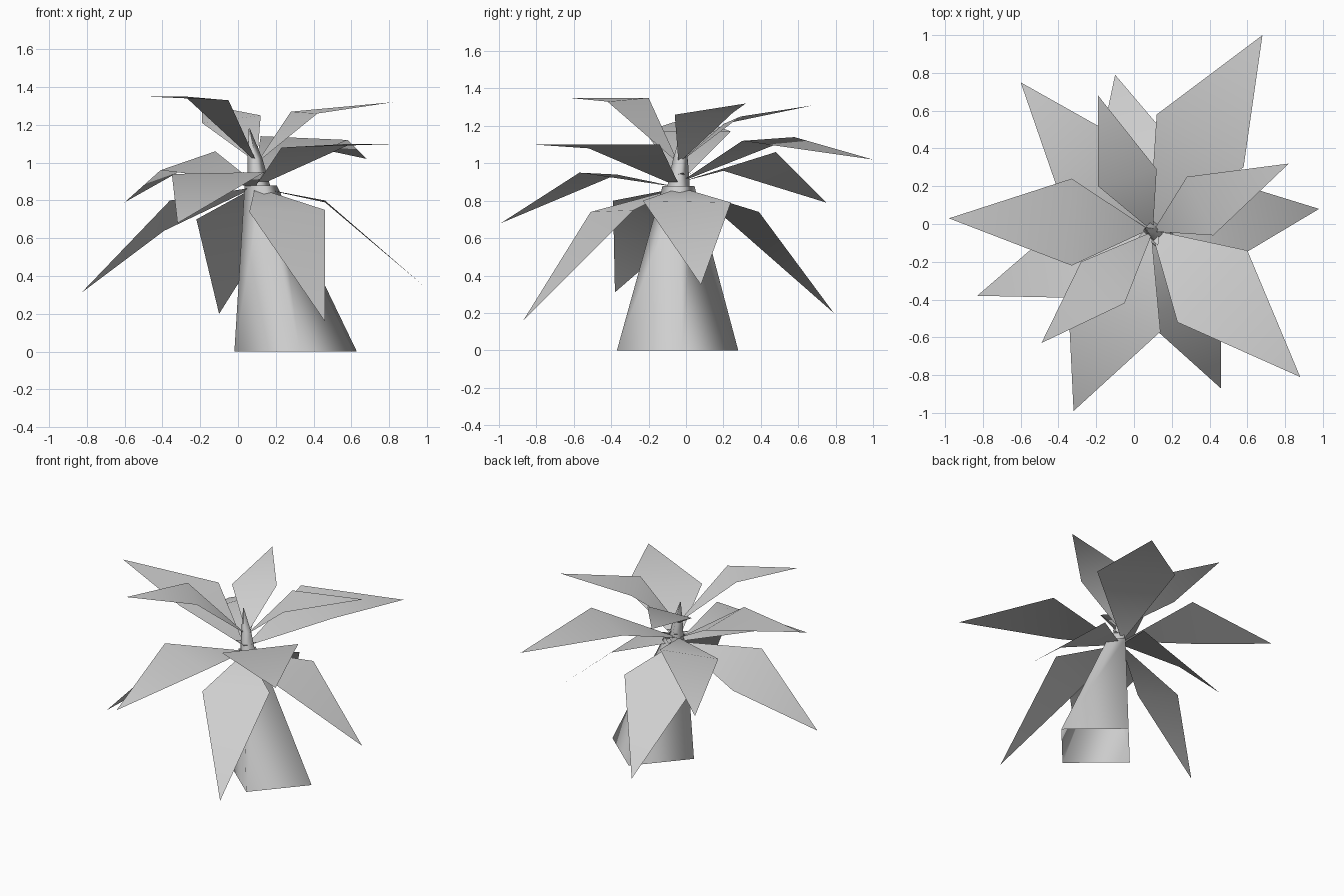
import bpy
import bmesh
import math
from mathutils import Vector

cube = bpy.data.objects.get("Cube")
if cube:
    bpy.data.objects.remove(cube, do_unlink=True)

# One plain grey for the whole plant
grey = bpy.data.materials.new("light_grey")
grey.use_nodes = True
grey.diffuse_color = (0.62, 0.62, 0.62, 1)
grey.node_tree.nodes["Principled BSDF"].inputs["Base Color"].default_value = grey.diffuse_color


def finish(name, bm):
    """Turn a bmesh into a smooth shaded object."""
    for face in bm.faces:
        face.smooth = True
    mesh = bpy.data.meshes.new(name)
    bm.to_mesh(mesh)
    bm.free()
    mesh.materials.append(grey)
    obj = bpy.data.objects.new(name, mesh)
    bpy.context.collection.objects.link(obj)
    return obj


def leaf(name, base, side_a, side_b, tip):
    """Kite-shaped blade that bends across its widest line."""
    bm = bmesh.new()
    b, p, q, t = [bm.verts.new(c) for c in (base, side_a, side_b, tip)]
    for tri in ((b, p, q), (p, t, q)):
        face = bm.faces.new(tri)
        face.normal_update()
        if face.normal.z < 0:
            face.normal_flip()
    return finish(name, bm)


def tapered_stem(name, rings, sides=4, turn=math.radians(4)):
    """Open stem lofted through rings of (centre, radius)."""
    bm = bmesh.new()
    loops = []
    for centre, radius in rings:
        loops.append([
            bm.verts.new(Vector(centre) + radius * Vector((math.cos(a), math.sin(a), 0)))
            for a in (turn + math.tau * i / sides for i in range(sides))])
    for low, high in zip(loops, loops[1:]):
        for i in range(sides):
            j = (i + 1) % sides
            bm.faces.new((low[i], low[j], high[j], high[i]))
    return finish(name, bm)


# Leaning square trunk, open underneath
tapered_stem("trunk", [((0.305, -0.045, 0), 0.325), ((0.12, -0.04, 0.88), 0.085)])
# Thin shoot in the crown
tapered_stem("centre_shoot", [((0.11, -0.04, 0.88), 0.06),
                              ((0.09, -0.03, 1.02), 0.04),
                              ((0.06, -0.02, 1.18), 0.003)])

# Leaf roots for the lower, middle and upper whorls
low = (0.09, -0.03, 0.87)
middle = (0.08, -0.03, 0.9)
high = (0.1, -0.04, 1.0)

# Lower drooping leaves
leaf("low_leaf_left", low, (0.46, -0.23, 0.8), (0.46, 0.24, 0.79), (0.98, 0.08, 0.35))
leaf("low_leaf_back", low, (0.24, 0.39, 0.74), (-0.22, 0.22, 0.7), (-0.1, 0.79, 0.2))
leaf("low_leaf_right", low, (-0.36, -0.39, 0.8), (-0.39, 0, 0.64), (-0.83, -0.38, 0.31))
leaf("low_leaf_front", low, (0.06, -0.51, 0.74), (0.46, -0.28, 0.75), (0.46, -0.87, 0.16))

# Middle spreading leaves
leaf("middle_leaf_front_right", low, (-0.35, -0.37, 0.94), (0.14, -0.57, 0.95), (-0.32, -0.99, 0.68))
leaf("middle_leaf_front_left", low, (0.23, -0.52, 1.08), (0.6, -0.14, 1.1), (0.88, -0.81, 1.1))
leaf("middle_leaf_back_left", middle, (0.58, 0.3, 1.12), (0.12, 0.58, 1.14), (0.68, 1, 1.02))
leaf("middle_leaf_back_right", middle, (-0.12, 0.48, 1.06), (-0.41, 0.2, 0.96), (-0.6, 0.75, 0.79))

# Upper raised leaves
leaf("upper_leaf_right", middle, (-0.33, 0.24, 1.17), (-0.33, -0.22, 1.17), (-0.98, 0.03, 1.25))
leaf("upper_leaf_front", high, (-0.28, -0.2, 1.35), (-0.05, -0.42, 1.33), (-0.49, -0.63, 1.35))
leaf("upper_leaf_left", high, (0.42, -0.06, 1.26), (0.28, 0.25, 1.27), (0.82, 0.32, 1.32))
leaf("upper_leaf_back", high, (0.12, 0.29, 1.25), (-0.19, 0.2, 1.21), (-0.19, 0.68, 1.31))

# Small buds around the shoot
for i in range(4):
    around = math.radians(20) + math.tau * i / 4
    out = Vector((math.cos(around), math.sin(around), 0))
    across = Vector((-out.y, out.x, 0)) * 0.02
    root = Vector(high) - Vector((0, 0, 0.08))
    middle_point = root + out * 0.04 + Vector((0, 0, 0.02))
    leaf(f"bud_leaf_{i}", root, middle_point + across, middle_point - across,
         root + out * 0.08 + Vector((0, 0, 0.03)))
